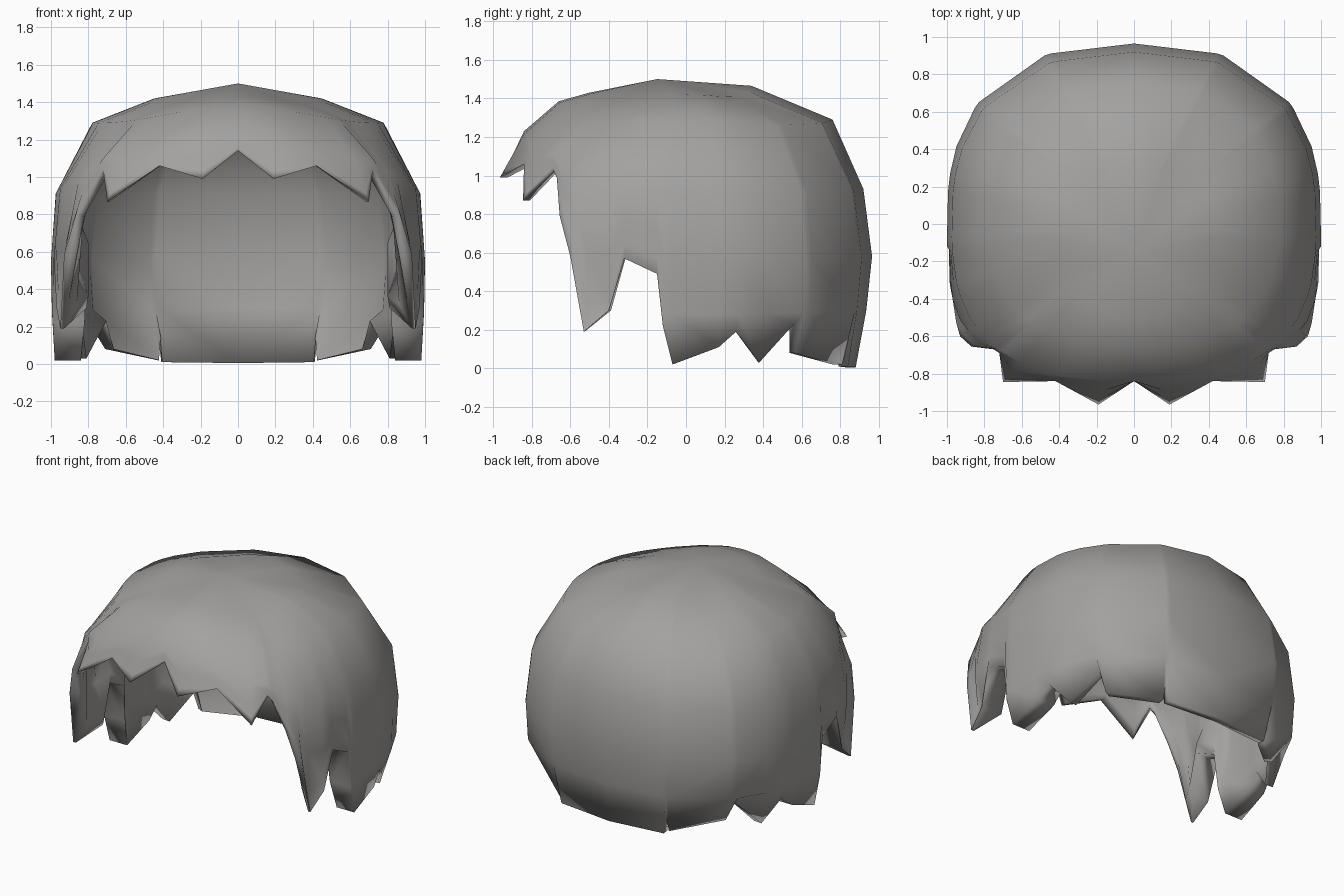
import bpy, bmesh, math
from mathutils import Vector

if "Cube" in bpy.data.objects:
    bpy.data.objects.remove(bpy.data.objects["Cube"])

# Jagged hem of one half, front centre round to back centre: x, y, z, rim thickness
FRINGE = [(0, -.84, 1.14, .05), (.19, -.965, .99, .04), (.42, -.84, 1.06, .05),
          (.70, -.845, .87, .04), (.72, -.69, 1.03, .05)]
SIDE = [(.75, -.67, .99, .05), (.87, -.655, .79, .05), (.93, -.60, .58, .07), (.95, -.53, .19, .02),
        (.97, -.40, .30, .16), (.985, -.32, .57, .18), (.99, -.15, .49, .18), (.99, -.12, .22, .17),
        (.98, -.07, .02, .14), (.97, .17, .11, .14), (.95, .26, .19, .12), (.87, .38, .03, .06)]
BACK = [(.77, .56, .23, .07), (.71, .56, .08, .05), (.43, .81, .02, .05), (.42, .83, .15, .05),
        (.41, .84, .01, .05), (0, .88, .005, .05)]
HEM = FRINGE + SIDE + BACK

# Dome rings: (reach, height) at side, back and front, roundness back and front, corner drop
RINGS = [((.45, 1.42), (.34, 1.465), (.50, 1.43), 2.0, 2.0, .03),
         ((.78, 1.29), (.76, 1.29), (.66, 1.385), 2.3, 2.3, .03),
         ((.975, .91), (.92, .93), (.84, 1.23), 2.45, 2.7, 0)]
LOW = [((1.0, .55), (.965, .58), (.82, .8), 2.5, 3.3, 0),
       ((.995, .28), (.935, .3), (.77, .45), 2.5, 3.3, 0)]
INWARD_DROP = [1.5, .7, .2, 0, 0, 0]    # how far the wall direction tilts down at each ring


def ring_point(ring, angle):
    """Point on a rounded-box ring; angle 0 faces the front."""
    side, back, front, n_back, n_front, drop = ring
    s, c = abs(math.sin(angle)), math.cos(angle)
    end, n = (front, n_front) if c > 0 else (back, n_back)
    r = ((s / side[0]) ** n + (abs(c) / end[0]) ** n) ** (-1 / n)
    z = side[1] * s * s + end[1] * c * c - drop * (2 * s * c) ** 2
    return Vector((r * s, -r * c, z))


def inward(p, tilt):
    """Direction from the outer wall to the inner wall."""
    flat = Vector((-p.x ** 3, -p.y ** 3, 0)).normalized()
    return (flat - Vector((0, 0, tilt))).normalized()


bm = bmesh.new()
apex = bm.verts.new((0, -.15, 1.5))
inner_apex = bm.verts.new((0, -.15, 1.45))
outer, inner = [], []
for *pos, rim in HEM:
    hem = Vector(pos)
    angle = math.atan2(hem.x, -hem.y)
    pts = [ring_point(r, angle) for r in RINGS]
    pts[2].z = max(pts[2].z, hem.z + .08)
    if hem.z > .45:
        pts += [pts[2].lerp(hem, .45), pts[2].lerp(hem, .8)]
    else:
        pts += [ring_point(r, angle) for r in LOW]
        pts[4].z = max(pts[4].z, hem.z + .06)
    pts.append(hem)
    if hem.x == 0:
        for p in pts:
            p.x = 0
    walls = [.05, .055, .055, (.055 + rim) / 2, max(rim, .05), rim]
    outer.append([bm.verts.new(p) for p in pts])
    inner.append([bm.verts.new(p + inward(p, t) * w) for p, t, w in zip(pts, INWARD_DROP, walls)])


def skin(columns, top):
    faces = []
    for a, b in zip(columns, columns[1:]):
        faces.append(bm.faces.new((top, a[0], b[0])))
        for k in range(5):
            faces.append(bm.faces.new((a[k], a[k + 1], b[k + 1], b[k])))
    return faces


# Outer wall, inner wall and the rim joining them
outside = skin(outer, apex)
skin(inner, inner_apex)
for i in range(len(HEM) - 1):
    bm.faces.new((outer[i][5], inner[i][5], inner[i + 1][5], outer[i + 1][5]))
bmesh.ops.recalc_face_normals(bm, faces=bm.faces)
if sum(f.normal.dot(f.calc_center_median() - Vector((0, 0, .5))) for f in outside) < 0:
    bmesh.ops.reverse_faces(bm, faces=bm.faces)

# Hair shell, mirrored
mesh = bpy.data.meshes.new("hair_shell")
bm.to_mesh(mesh)
bm.free()
hair = bpy.data.objects.new("hair_shell", mesh)
bpy.context.collection.objects.link(hair)
grey = bpy.data.materials.new("warm_grey")
grey.diffuse_color = (.37, .36, .35, 1)
grey.use_nodes = True
grey.node_tree.nodes["Principled BSDF"].inputs["Base Color"].default_value = grey.diffuse_color
mesh.materials.append(grey)
mirror = hair.modifiers.new("mirror", 'MIRROR')
mirror.use_clip = True
bpy.context.view_layer.objects.active = hair
hair.select_set(True)
bpy.ops.object.modifier_apply(modifier="mirror")
bpy.ops.object.shade_smooth_by_angle(angle=math.radians(110))
